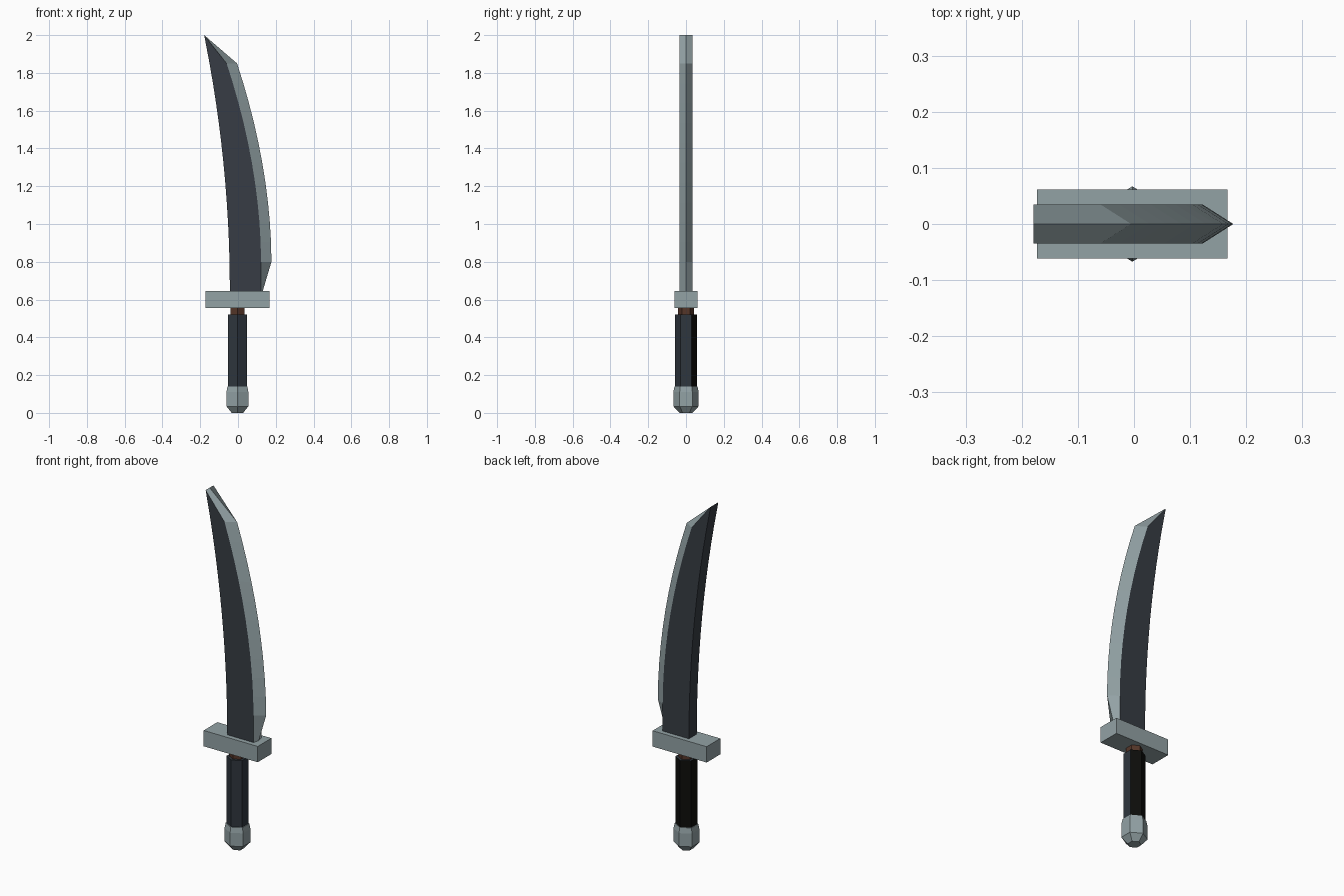
import bpy, bmesh, math

if "Cube" in bpy.data.objects:
    bpy.data.objects.remove(bpy.data.objects["Cube"])

CX = -0.003


def material(name, rgb):
    m = bpy.data.materials.new(name)
    m.diffuse_color = (*rgb, 1)
    m.use_nodes = True
    m.node_tree.nodes["Principled BSDF"].inputs["Base Color"].default_value = m.diffuse_color
    return m


STEEL = material("pale steel", (0.29, 0.36, 0.375))
DARK = material("dark steel", (0.038, 0.046, 0.058))
GRIP = material("blue black wrap", (0.028, 0.037, 0.048))
BLACK = material("black wrap", (0.004, 0.004, 0.003))
BROWN = material("brown wood", (0.09, 0.037, 0.022))


def finish(name, bm, mats):
    bmesh.ops.remove_doubles(bm, verts=bm.verts, dist=1e-5)
    bmesh.ops.recalc_face_normals(bm, faces=bm.faces)
    me = bpy.data.meshes.new(name)
    bm.to_mesh(me)
    bm.free()
    for m in mats:
        me.materials.append(m)
    ob = bpy.data.objects.new(name, me)
    bpy.context.collection.objects.link(ob)
    return ob


def loft(rings, face_mats):
    """Skin equal-length rings of points, with one material slot per side."""
    bm = bmesh.new()
    vs = [[bm.verts.new(p) for p in r] for r in rings]
    n = len(vs[0])
    for a, b in zip(vs, vs[1:]):
        for i in range(n):
            j = (i + 1) % n
            bm.faces.new((a[i], a[j], b[j], b[i])).material_index = face_mats[i]
    bm.faces.new(vs[0][::-1])
    bm.faces.new(vs[-1])
    return bm


def hex_part(name, profile, mats, sides=(0,) * 6):
    """Six-sided turned part with corners facing front and back."""
    rings = [[(CX + r * math.sin(k * math.pi / 3), -r * math.cos(k * math.pi / 3), z)
              for k in range(6)] for r, z in profile]
    return finish(name, loft(rings, sides), mats)


# Handle: pommel, wrapped grip (black on the back and left sides), neck
hex_part("pommel", [(0.035, 0), (0.067, 0.035), (0.067, 0.11), (0.061, 0.14)], [STEEL])
hex_part("grip", [(0.057, 0.13), (0.057, 0.52)], [GRIP, BLACK], (0, 0, 1, 1, 1, 0))
hex_part("neck", [(0.042, 0.51), (0.042, 0.56)], [BROWN])

# Guard block
bm = bmesh.new()
bmesh.ops.create_cube(bm, size=1)
for v in bm.verts:
    v.co = (CX + v.co.x * 0.34, v.co.y * 0.123, 0.6 + v.co.z * 0.09)
finish("guard", bm, [STEEL])

# Blade: flat spine, dark flats, pale sharpened bevel, swept back to the tip
T = 0.035


def section(z, spine, bevel, edge):
    return [(spine, -T, z), (bevel, -T, z), (edge, 0, z), (bevel, T, z), (spine, T, z)]


def spine_x(z):
    return -0.043 - 0.136 * ((z - 0.645) / 1.355) ** 2


rings = [section(0.645, spine_x(0.645), 0.122, 0.131)]
STEPS = 10
for i in range(STEPS + 1):
    t = i / STEPS
    back = 0.182 * t ** 1.9
    z = 0.8 + 1.05 * t
    rings.append(section(z, spine_x(z), 0.122 - back, 0.177 - back))
tip = spine_x(2.0)
rings.append(section(2.0, tip, tip, tip))
bm = loft(rings, (0, 1, 1, 0, 0))
finish("blade", bm, [DARK, STEEL])
